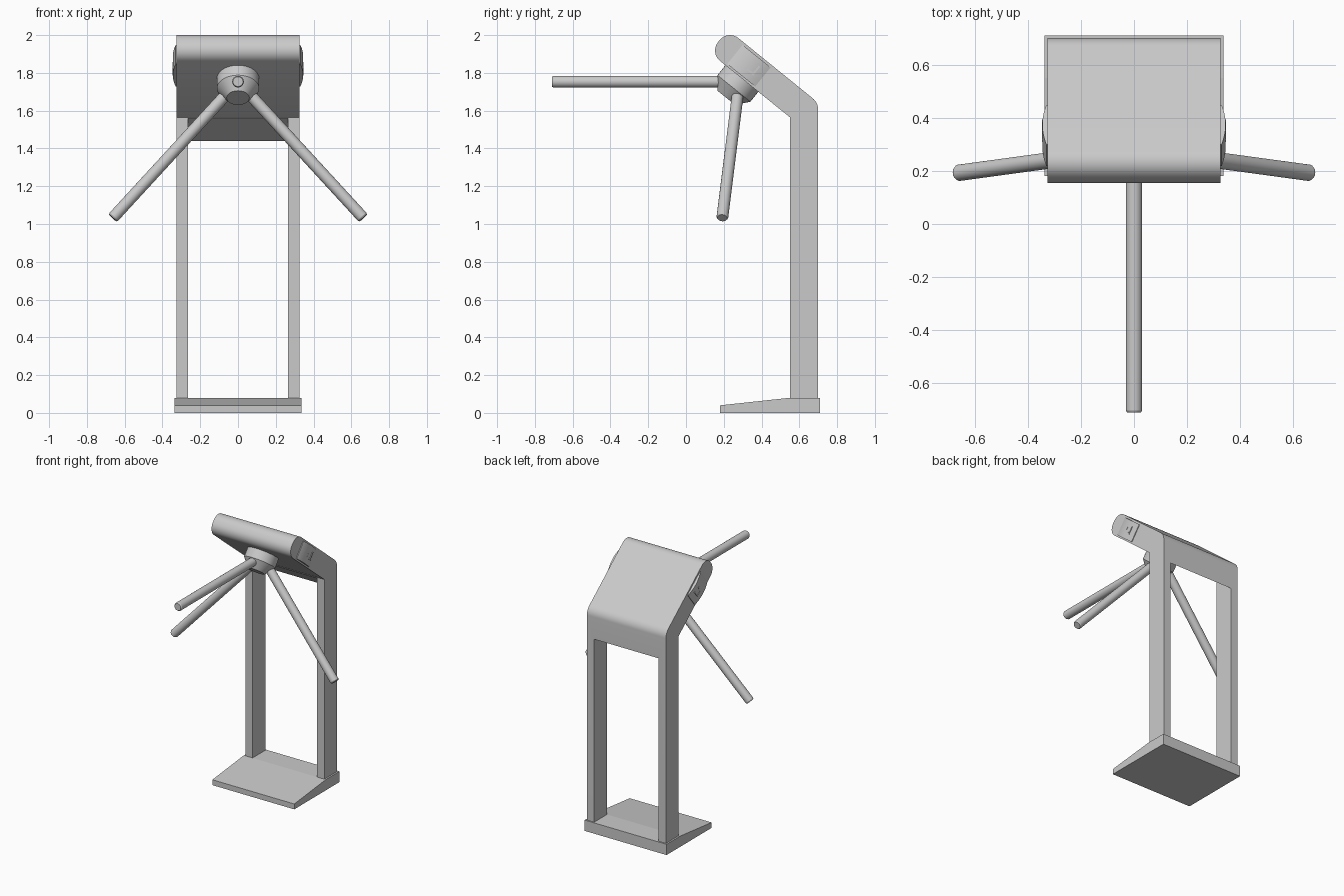
import bpy, bmesh, math
from mathutils import Vector, Matrix

if "Cube" in bpy.data.objects:
    bpy.data.objects.remove(bpy.data.objects["Cube"])

GREY = (0.59, 0.59, 0.59, 1)
grey = bpy.data.materials.new("light grey metal")
grey.use_nodes = True
grey.diffuse_color = GREY
grey.node_tree.nodes["Principled BSDF"].inputs["Base Color"].default_value = GREY

X, Y, Z = Vector((1, 0, 0)), Vector((0, 1, 0)), Vector((0, 0, 1))
SLOPE = Vector((0, 0.778, -0.628))    # down the tilted head, towards the back
NORMAL = Vector((0, 0.628, 0.778))    # out of the head's upper face


def finish(bm, name):
    bmesh.ops.recalc_face_normals(bm, faces=bm.faces)
    mesh = bpy.data.meshes.new(name)
    bm.to_mesh(mesh)
    bm.free()
    mesh.materials.append(grey)
    obj = bpy.data.objects.new(name, mesh)
    bpy.context.collection.objects.link(obj)
    return obj


def activate(obj):
    bpy.ops.object.select_all(action='DESELECT')
    obj.select_set(True)
    bpy.context.view_layer.objects.active = obj


def smooth(obj):
    activate(obj)
    bpy.ops.object.shade_smooth_by_angle(angle=math.radians(30))


def prism(name, points, half, origin=Vector((0, 0, 0)), u=Y, v=Z, w=X):
    """Extrude a profile in the u, v plane by half to each side along w."""
    bm = bmesh.new()
    rings = [[bm.verts.new(origin + u * a + v * b + w * h) for a, b in points]
             for h in (-half, half)]
    for ring in rings:
        bm.faces.new(ring)
    for i in range(len(points)):
        j = (i + 1) % len(points)
        bm.faces.new((rings[0][i], rings[0][j], rings[1][j], rings[1][i]))
    return finish(bm, name)


def fillet(before, corner, after, radius, steps=8):
    """Points of a round corner tangent to both edges."""
    c = Vector(corner)
    d1, d2 = (Vector(before) - c).normalized(), (Vector(after) - c).normalized()
    half = d1.angle(d2) / 2
    centre = c + (d1 + d2).normalized() * radius / math.sin(half)
    start = c + d1 * radius / math.tan(half) - centre
    end = c + d2 * radius / math.tan(half) - centre
    sweep = start.angle(end)
    points = []
    for i in range(steps + 1):
        t = sweep * i / steps
        spoke = (start * math.sin(sweep - t) + end * math.sin(t)) / math.sin(sweep)
        points.append(tuple(centre + spoke))
    return points


def lathe(name, profile, origin, axis, sides):
    """Revolve (radius, height) points around an axis, with flat caps."""
    turn = Matrix.Translation(origin) @ Z.rotation_difference(axis).to_matrix().to_4x4()
    bm = bmesh.new()
    rings = []
    for r, h in profile:
        angles = [math.tau * i / sides for i in range(sides)]
        rings.append([bm.verts.new(turn @ Vector((r * math.cos(a), r * math.sin(a), h)))
                      for a in angles])
    bm.faces.new(rings[0])
    bm.faces.new(rings[-1])
    for lo, hi in zip(rings, rings[1:]):
        for i in range(sides):
            j = (i + 1) % sides
            bm.faces.new((lo[i], lo[j], hi[j], hi[i]))
    obj = finish(bm, name)
    smooth(obj)
    return obj


# Wedge-shaped floor plate
prism("base_plate", [(0.18, 0), (0.71, 0), (0.71, 0.08), (0.55, 0.08), (0.18, 0.04)], 0.337)

# Tilted head and two posts in one bent profile, with an opening between the posts
inner = (0.55, 1.565)
nose_low = Vector(inner) - Vector((0.778, -0.628)) * 0.546
nose_high = nose_low + Vector((0.628, 0.778)) * 0.155
bend = (0.70, 1.642)
profile = [(0.55, 0.06), inner]
profile += fillet(inner, nose_low, nose_high, 0.07)
profile += fillet(nose_low, nose_high, bend, 0.07)
profile += fillet(nose_high, bend, (0.70, 0.06), 0.08)
profile += [(0.70, 0.06)]
frame = prism("head_and_posts", profile, 0.325)
opening = prism("opening_cutter", [(0.45, 0), (0.45, 1.56), (0.55, 1.56), (0.75, 1.40), (0.75, 0)], 0.265)
opening.hide_render = True
cut = frame.modifiers.new("opening", 'BOOLEAN')
cut.object = opening
cut.solver = 'EXACT'
activate(frame)
bpy.ops.object.modifier_apply(modifier=cut.name)
bpy.data.objects.remove(opening)
smooth(frame)

# Bulging indicator covers with a small raised arrow on each side of the head
centre = Vector((0, 0.333, 1.838))
arc = [(-0.095 + 0.19 * i / 12, 0.330 + 0.015 * (1 - (i / 6 - 1) ** 2)) for i in range(13)]
for side, label in ((1, "left"), (-1, "right")):
    out = X * side
    cover = prism(label + "_indicator_cover", [(-0.095, 0.31)] + arc + [(0.095, 0.31)],
                  0.065, centre, SLOPE, out, NORMAL)
    smooth(cover)
    strokes = [(0.02, -0.02, 0.03, 0.005), (0.045, 0.005, 0.005, 0.028), (0.0, 0.0, 0.005, 0.022)]
    for n, (s, t, a, b) in enumerate(strokes):
        prism(f"{label}_arrow_stroke_{n + 1}", [(s - a, 0.338), (s + a, 0.338), (s + a, 0.346), (s - a, 0.346)],
              b, centre + NORMAL * t, SLOPE, out, NORMAL)

# Rotor hub below the head, tapering to a small flat end
axis = -NORMAL
mount = Vector((0, 0.295, 1.769))
lathe("rotor_hub", [(0.112, -0.02), (0.112, 0.066), (0.06, 0.13)], mount, axis, 40)

# Three barrier arms spread evenly around the hub axis
pivot = mount + axis * 0.02
for n, (name, length) in enumerate((("front_arm", 0.992), ("left_arm", 0.984), ("right_arm", 0.984))):
    direction = Matrix.Rotation(math.tau * n / 3, 3, axis) @ -Y
    lathe(name, [(0.031, 0.02), (0.031, length - 0.008), (0.026, length)], pivot, direction, 24)
